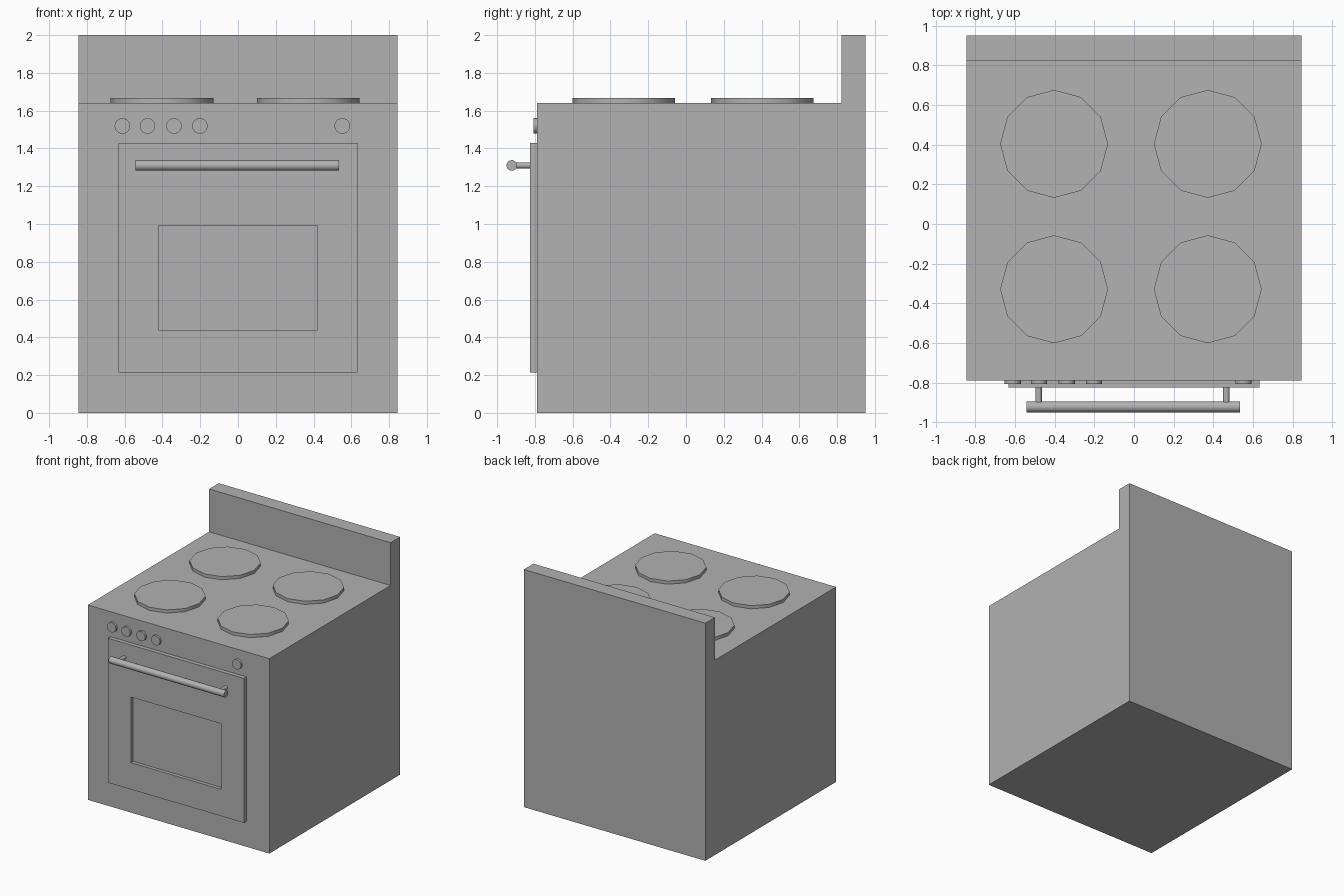
import bpy, bmesh, math
from mathutils import Vector

if "Cube" in bpy.data.objects:
    bpy.data.objects.remove(bpy.data.objects["Cube"])

# Dark grey enamel used on every part
GREY = bpy.data.materials.new("dark_grey")
GREY.diffuse_color = (0.445, 0.445, 0.445, 1)
GREY.use_nodes = True
GREY.node_tree.nodes["Principled BSDF"].inputs["Base Color"].default_value = GREY.diffuse_color


def finish(name, bm):
    bmesh.ops.recalc_face_normals(bm, faces=bm.faces[:])
    me = bpy.data.meshes.new(name)
    bm.to_mesh(me)
    bm.free()
    me.materials.append(GREY)
    ob = bpy.data.objects.new(name, me)
    bpy.context.collection.objects.link(ob)
    return ob


def cylinder(name, centre, radius, length, axis='Z', sides=32):
    rot = {'X': (0, math.pi / 2, 0), 'Y': (math.pi / 2, 0, 0), 'Z': (0, 0, 0)}[axis]
    bpy.ops.mesh.primitive_cylinder_add(vertices=sides, radius=radius, depth=length,
                                        location=centre, rotation=rot)
    ob = bpy.context.object
    ob.name = name
    ob.data.materials.append(GREY)
    bpy.ops.object.shade_smooth_by_angle(angle=math.radians(35))
    return ob


FRONT, DOOR_Y, TOP = -0.79, -0.825, 1.64

# Body and splashback: one L-shaped side profile swept across the width
bm = bmesh.new()
profile = [(FRONT, 0), (0.95, 0), (0.95, 2), (0.823, 2), (0.823, TOP), (FRONT, TOP)]
side = bm.faces.new([bm.verts.new((-0.845, y, z)) for y, z in profile])
ext = bmesh.ops.extrude_face_region(bm, geom=[side])
bmesh.ops.translate(bm, vec=(1.69, 0, 0),
                    verts=[v for v in ext['geom'] if isinstance(v, bmesh.types.BMVert)])
finish("body", bm)

# Oven door: slab whose front face is inset and pushed in for the window
bm = bmesh.new()
bmesh.ops.create_cube(bm, size=1)
door_z, half_w, half_h = (0.215 + 1.43) / 2, 0.632, (1.43 - 0.215) / 2
for v in bm.verts:
    v.co = Vector((v.co.x * 2 * half_w,
                   DOOR_Y if v.co.y < 0 else FRONT,
                   door_z + v.co.z * 2 * half_h))
bm.normal_update()
face = min(bm.faces, key=lambda f: f.normal.y)
bmesh.ops.inset_individual(bm, faces=[face], thickness=0.1)
for v in face.verts:
    v.co.x = math.copysign(0.42, v.co.x)
    v.co.z = 0.44 if v.co.z < door_z else 0.992
ext = bmesh.ops.extrude_discrete_faces(bm, faces=[face])
for v in ext['faces'][0].verts:
    v.co.y += 0.03
finish("oven_door", bm)

# Door handle: round bar on two posts
cylinder("handle_bar", (-0.004, -0.922, 1.31), 0.028, 1.075, 'X')
for i, x in enumerate((-0.481, 0.465)):
    cylinder(f"handle_post_{i + 1}", (x, -0.865, 1.31), 0.016, 0.09, 'Y')

# Control knobs
for i, x in enumerate((-0.612, -0.479, -0.339, -0.202, 0.552)):
    cylinder(f"knob_{i + 1}", (x, -0.795, 1.519), 0.041, 0.026, 'Y')

# Hot plates
for x, side_name in ((-0.403, "left"), (0.372, "right")):
    for y, row in ((-0.329, "front"), (0.404, "back")):
        cylinder(f"hot_plate_{row}_{side_name}", (x, y, TOP + 0.007), 0.272, 0.04, 'Z', 12)
